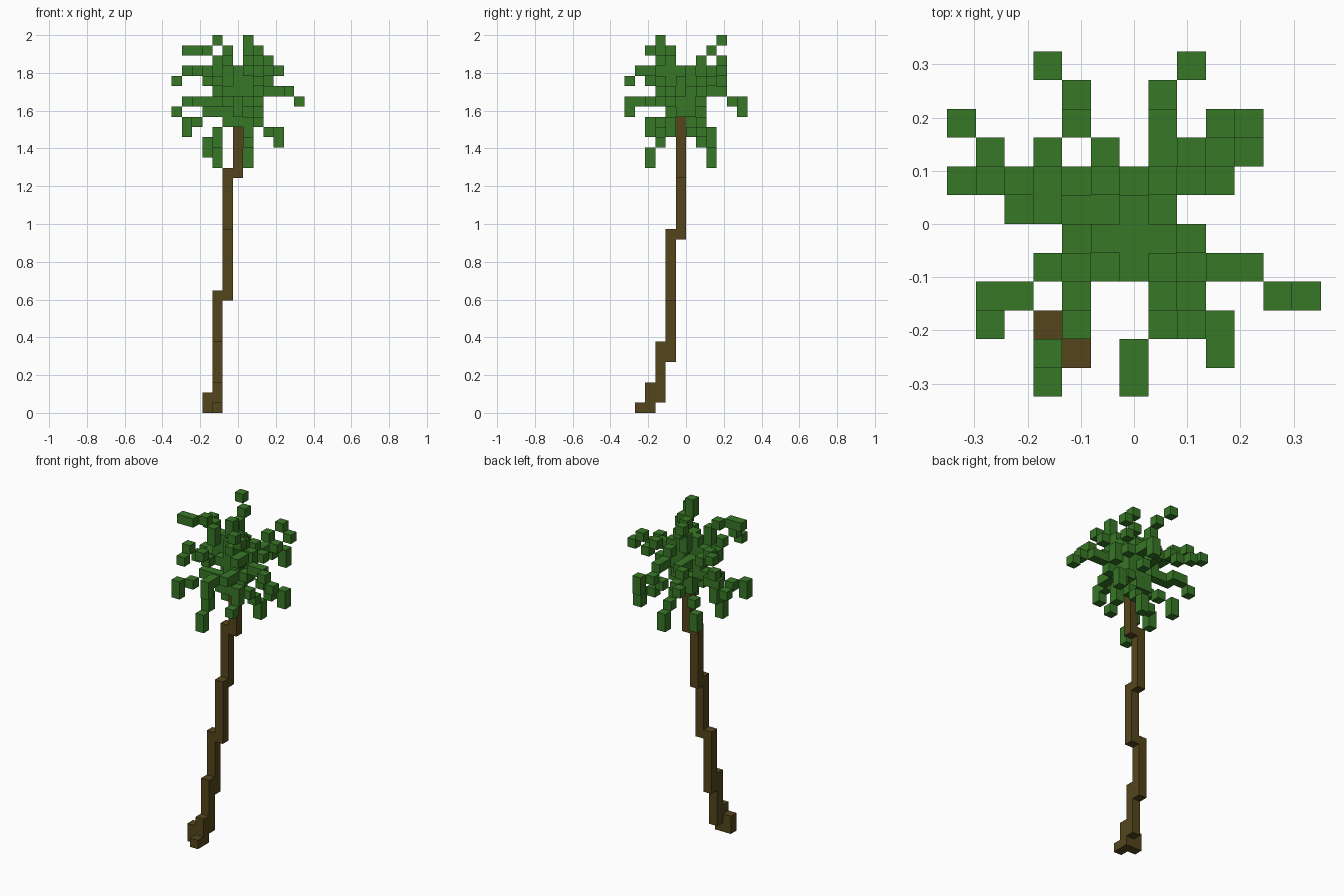
import bpy
import bmesh
from math import ceil
from mathutils import Vector

CELL = 2 / 37
CORNER = Vector((-6.5, -6, 0))
CROWN = (6, 5, 30)
taken = set()

old = bpy.data.objects.get("Cube")
if old:
    bpy.data.objects.remove(old, do_unlink=True)


def make_material(name, colour):
    mat = bpy.data.materials.new(name)
    mat.use_nodes = True
    mat.diffuse_color = colour
    mat.node_tree.nodes["Principled BSDF"].inputs["Base Color"].default_value = colour
    return mat


bark = make_material("bark brown", (0.087, 0.06, 0.012, 1))
leaf = make_material("leaf green", (0.039, 0.185, 0.02, 1))


def build_blocks(name, boxes, mat):
    """Make one object from (low cell, size in cells) boxes."""
    mesh = bpy.data.meshes.new(name)
    bm = bmesh.new()
    for low, size in boxes:
        low, size = Vector(low), Vector(size)
        cube = bmesh.ops.create_cube(bm, size=1)
        centre = (low + size / 2 + CORNER) * CELL
        for vert in cube["verts"]:
            vert.co = vert.co * size * CELL + centre
    bm.to_mesh(mesh)
    bm.free()
    mesh.materials.append(mat)
    obj = bpy.data.objects.new(name, mesh)
    bpy.context.collection.objects.link(obj)


def grid_line(start, end):
    """Cells stepped through from start to end."""
    start, end = Vector(start), Vector(end)
    steps = max(1, round(max(abs(a) for a in end - start)))
    for step in range(steps + 1):
        point = start.lerp(end, step / steps)
        yield tuple(ceil(a - 0.501) for a in point)


def add_leaves(name, cells):
    """Fill the cells that no other part occupies yet."""
    fresh = [c for c in dict.fromkeys(cells) if c not in taken]
    taken.update(fresh)
    build_blocks(name, [(c, (1, 1, 1)) for c in fresh], leaf)


def frond(name, *path, drop=1):
    """Stepped twig running from the crown along a path to a hanging tip."""
    cells = []
    for start, end in zip((CROWN,) + path, path):
        cells += grid_line(start, end)
    x, y, z = path[-1]
    cells += [(x, y, z - d) for d in range(drop)]
    add_leaves(name, cells)


# Trunk: leaning stack of upright posts (column, row, bottom, top)
posts = [(4, 1, 0, 1), (3, 2, 0, 2), (4, 2, 0, 3), (4, 3, 1, 7), (4, 4, 5, 12),
         (5, 4, 11, 18), (5, 5, 17, 24), (6, 5, 23, 29)]
build_blocks("trunk", [((x, y, low), (1, 1, top - low)) for x, y, low, top in posts], bark)
for x, y, low, top in posts:
    taken.update((x, y, z) for z in range(low, top))

# Dense heart of the crown
heart = [(6 + dx, 5 + dy, z) for z in range(29, 34)
         for dx in (-1, 0, 1) for dy in (-1, 0, 1) if abs(dx) + abs(dy) < 2]
add_leaves("crown_heart", heart + [(6, 4, 28)])

# Short inner twigs
frond("inner_right_twig", (4, 5, 32), drop=2)
frond("inner_left_twig", (8, 5, 32), drop=2)
frond("inner_right_low_twig", (4, 6, 30), (2, 6, 30))
frond("inner_right_back_twig", (5, 6, 31), (3, 7, 32))
frond("inner_left_back_twig", (8, 7, 31), (9, 8, 32))

# Upper fronds
frond("top_back_frond", (5, 8, 35), (4, 9, 36))
frond("top_front_frond", (7, 4, 34), (7, 3, 36), drop=2)
frond("top_front_side_frond", (8, 3, 34), (8, 2, 35))
frond("upper_right_front_frond", (3, 4, 35), (1, 3, 35))
frond("upper_left_back_frond", (8, 8, 33), (9, 9, 34), (10, 9, 33))
frond("upper_right_back_frond", (2, 7, 33), (1, 8, 33), (0, 9, 32))
frond("upper_front_right_frond", (3, 1, 33), (3, 0, 32))
frond("upper_front_left_frond", (9, 2, 33), (9, 1, 33))

# Middle fronds
frond("middle_back_left_frond", (7, 9, 31), (8, 11, 30), drop=2)
frond("middle_back_right_frond", (5, 8, 31), (3, 11, 30))
frond("middle_left_frond", (10, 4, 31), (11, 3, 31), (12, 3, 30))
frond("middle_right_frond", (1, 7, 30), (0, 7, 29))
frond("middle_front_frond", (7, 2, 30), (6, 0, 30), drop=2)

# Drooping lower fronds
frond("lower_left_frond", (8, 7, 28), (10, 8, 27), drop=2)
frond("lower_right_frond", (3, 4, 29), (1, 2, 28), drop=2)
frond("lower_back_left_frond", (7, 7, 26), (7, 8, 25), drop=2)
frond("lower_back_right_frond", (4, 7, 27), (3, 8, 26), drop=2)
frond("lower_front_right_frond", (4, 3, 26), (4, 2, 25), drop=2)
frond("lower_front_left_frond", (7, 4, 27), (7, 3, 26))
